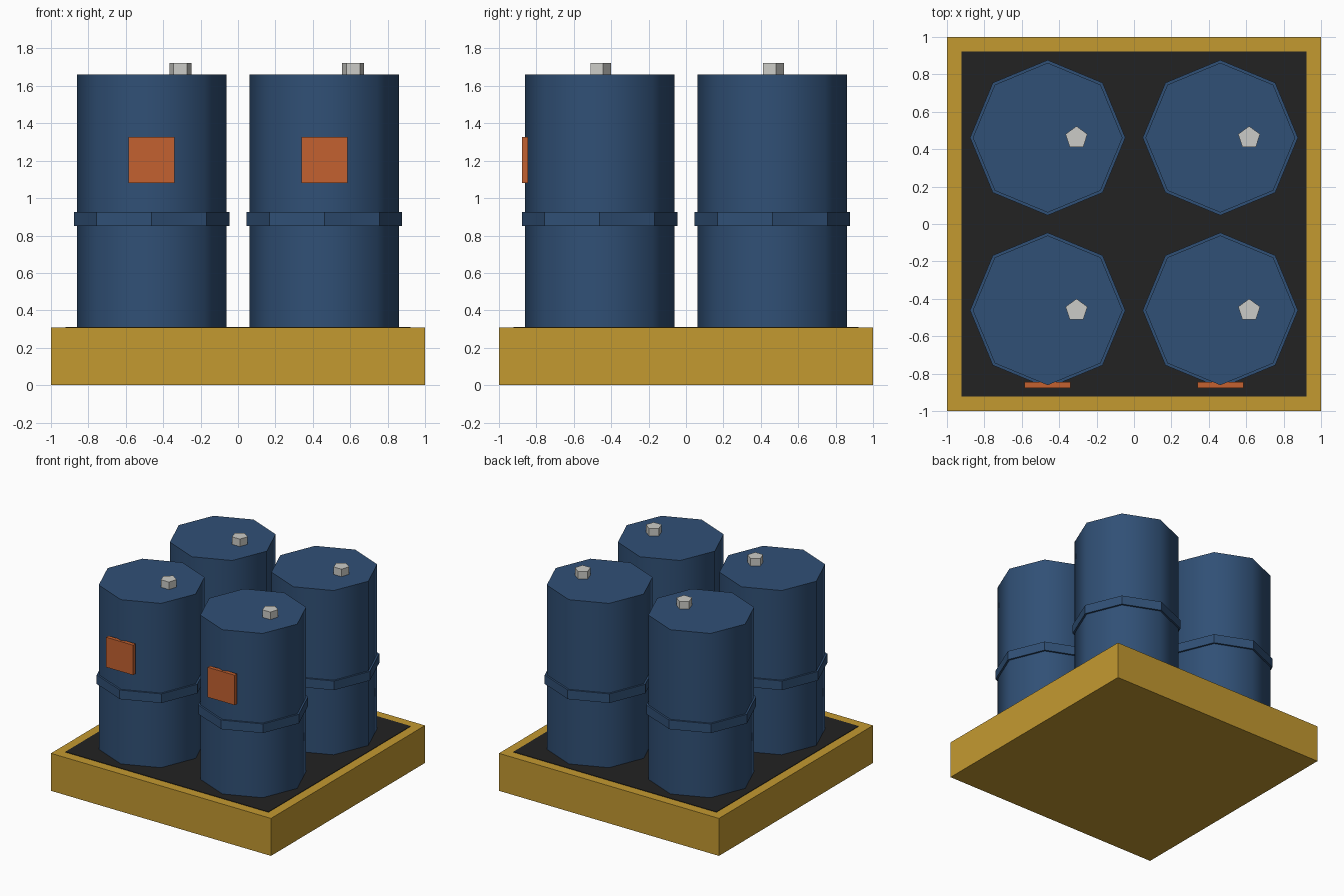
import bpy
from math import radians

cube = bpy.data.objects.get("Cube")
if cube:
    bpy.data.objects.remove(cube, do_unlink=True)


def material(name, r, g, b):
    m = bpy.data.materials.new(name)
    m.use_nodes = True
    m.diffuse_color = (r, g, b, 1)
    m.node_tree.nodes["Principled BSDF"].inputs["Base Color"].default_value = (r, g, b, 1)
    return m


yellow = material("pallet yellow", 0.55, 0.32, 0.03)
black = material("mat black", 0.016, 0.016, 0.016)
blue = material("drum blue", 0.03, 0.08, 0.18)
orange = material("label orange", 0.55, 0.12, 0.03)
grey = material("bung grey", 0.6, 0.6, 0.57)


def finish(name, mat):
    ob = bpy.context.object
    ob.name = name
    ob.data.materials.append(mat)
    return ob


def box(name, mat, centre, size):
    bpy.ops.mesh.primitive_cube_add(size=1, location=centre)
    ob = finish(name, mat)
    ob.scale = size
    bpy.ops.object.transform_apply(location=False, rotation=False, scale=True)


def prism(name, mat, sides, radius, x, y, bottom, top, smooth=False):
    bpy.ops.mesh.primitive_cylinder_add(vertices=sides, radius=radius, depth=top - bottom,
                                        location=(x, y, (bottom + top) / 2))
    finish(name, mat)
    if smooth:
        bpy.ops.object.shade_smooth_by_angle(angle=radians(50))


# Spill pallet with a thin dark deck mat
DECK = 0.308
SPACING = 0.4615
RADIUS = 0.4
box("pallet_base", yellow, (0, 0, DECK / 2), (2, 2, DECK))
box("deck_mat", black, (0, 0, DECK), (1.846, 1.846, 0.008))

# Four drums, each with a hoop and a bung; front pair carry labels
for row, sy in (("front", -1), ("back", 1)):
    for side, sx in (("right", -1), ("left", 1)):
        tag = f"{row}_{side}"
        x, y = sx * SPACING, sy * SPACING
        prism(f"drum_{tag}", blue, 8, RADIUS, x, y, DECK, 1.6615, smooth=True)
        prism(f"hoop_{tag}", blue, 8, 0.4154, x, y, 0.85, 0.925)
        prism(f"bung_{tag}", grey, 5, 0.0615, x + 0.154, y, 1.65, 1.723)
        if row == "front":
            box(f"label_{side}", orange, (x, y - RADIUS, 1.203), (0.246, 0.031, 0.246))
